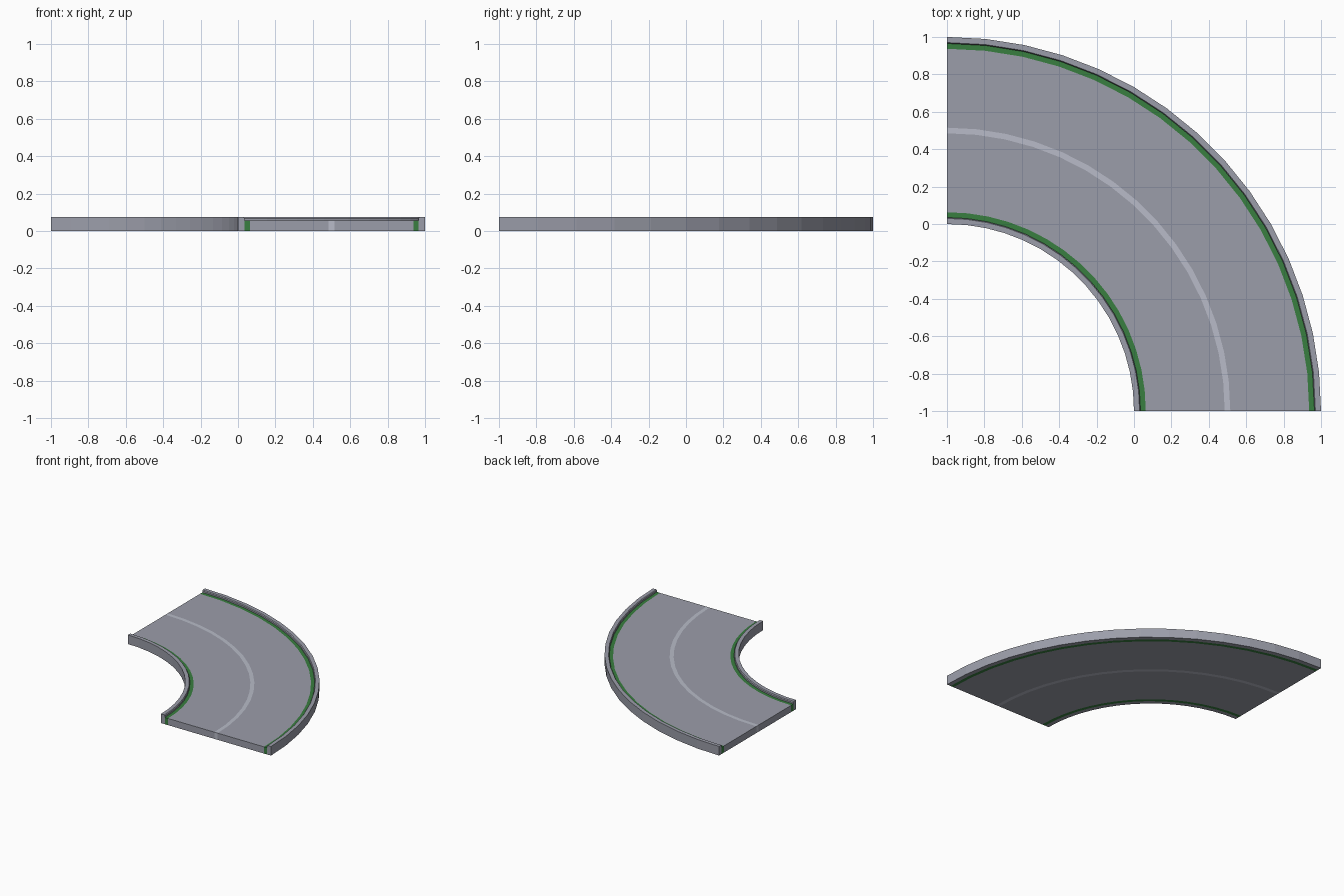
import bpy, bmesh, math

if "Cube" in bpy.data.objects:
    bpy.data.objects.remove(bpy.data.objects["Cube"])

SEGMENTS = 15            # 6 degree steps through the quarter turn
CENTRE = (-1.0, -1.0)
INNER_RADIUS = 1.0
ROAD_Z, KERB_Z = 0.055, 0.075


def material(name, colour):
    m = bpy.data.materials.new(name)
    m.diffuse_color = (*colour, 1)
    m.use_nodes = True
    m.node_tree.nodes["Principled BSDF"].inputs["Base Color"].default_value = m.diffuse_color
    return m


grey = material("asphalt_grey", (0.33, 0.34, 0.40))
green = material("stripe_green", (0.04, 0.21, 0.05))
pale = material("line_pale", (0.48, 0.50, 0.58))


def sweep(name, profile, mat, buried=()):
    """Sweep a closed (offset, z) profile round the bend, leaving out buried sides."""
    bm = bmesh.new()
    rings = []
    for i in range(SEGMENTS + 1):
        a = math.radians(90) * i / SEGMENTS
        rings.append([bm.verts.new((CENTRE[0] + (INNER_RADIUS + d) * math.cos(a),
                                    CENTRE[1] + (INNER_RADIUS + d) * math.sin(a), z))
                      for d, z in profile])
    n = len(profile)
    for r0, r1 in zip(rings, rings[1:]):
        for j in range(n):
            if j not in buried:
                k = (j + 1) % n
                bm.faces.new((r0[j], r0[k], r1[k], r1[j]))
    bm.faces.new(rings[0][::-1])
    end_cap = bm.faces.new(rings[-1])
    # a mirrored profile winds the other way, so flip it when its end cap faces inward
    bm.normal_update()
    if end_cap.normal.x > 0:
        bmesh.ops.reverse_faces(bm, faces=bm.faces[:])
    mesh = bpy.data.meshes.new(name)
    bm.to_mesh(mesh)
    bm.free()
    mesh.materials.append(mat)
    obj = bpy.data.objects.new(name, mesh)
    bpy.context.collection.objects.link(obj)


def slab(name, d0, d1, mat):
    sweep(name, [(d0, 0), (d0, ROAD_Z), (d1, ROAD_Z), (d1, 0)], mat, buried=(0, 2))


# Raised kerbs with a small chamfer towards the road
kerb = [(0, 0), (0, KERB_Z), (0.03, KERB_Z), (0.035, KERB_Z - 0.007),
        (0.035, ROAD_Z), (0.035, 0)]
sweep("inner_kerb", kerb, grey, buried=(4,))
sweep("outer_kerb", [(1 - d, z) for d, z in kerb], grey, buried=(4,))

# Green edge stripes
slab("inner_edge_stripe", 0.035, 0.063, green)
slab("outer_edge_stripe", 0.937, 0.965, green)

# Road lanes either side of the pale centre line
slab("inner_lane", 0.063, 0.485, grey)
slab("outer_lane", 0.515, 0.937, grey)
slab("centre_line", 0.485, 0.515, pale)
